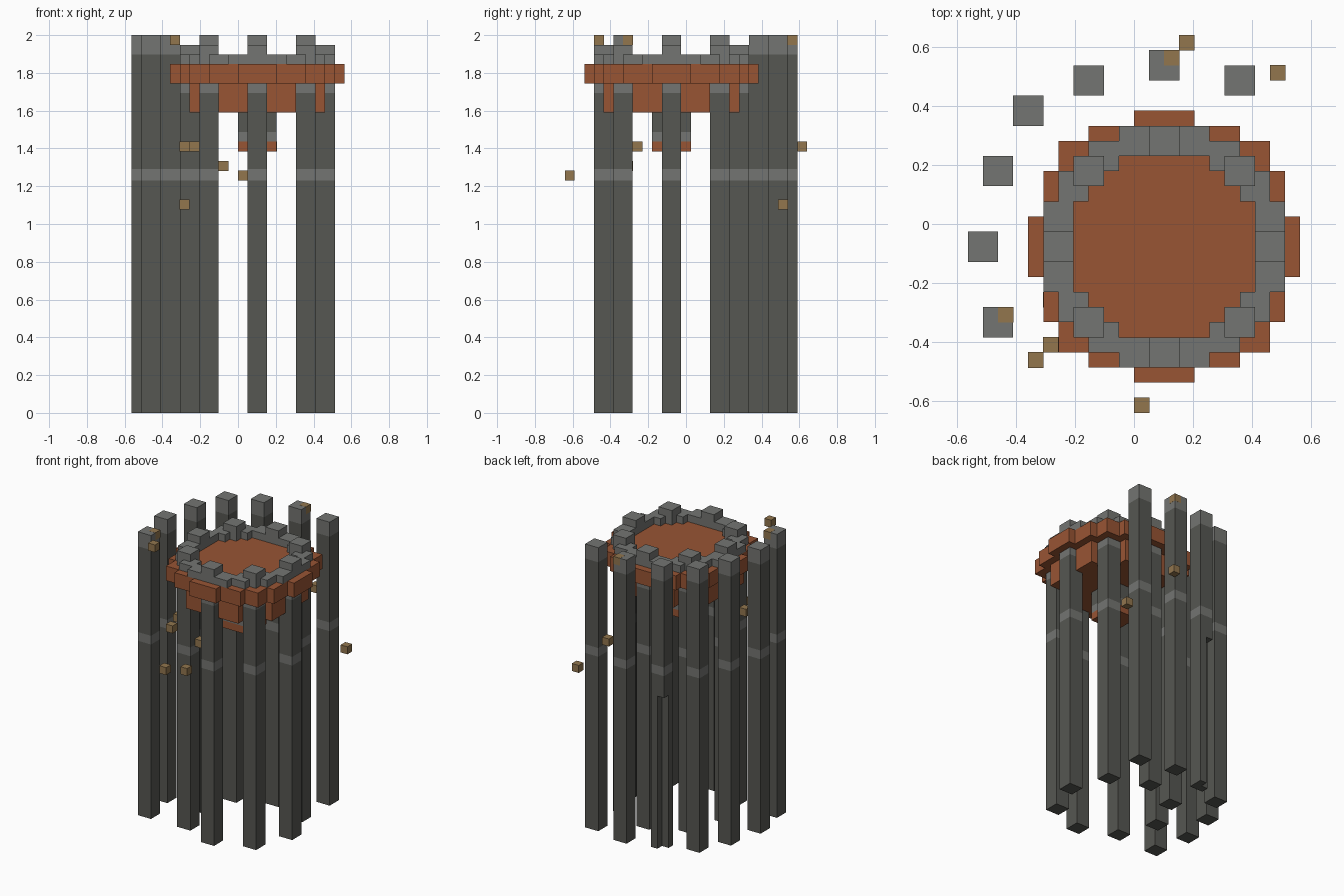
import bpy, bmesh
from mathutils import Vector

if "Cube" in bpy.data.objects:
    bpy.data.objects.remove(bpy.data.objects["Cube"])

U = 2 / 39                      # size of one block
ORIGIN = Vector((2, -1.5, 0))   # platform centre, in blocks


def material(name, rgb):
    m = bpy.data.materials.new(name)
    m.use_nodes = True
    m.diffuse_color = (*rgb, 1)
    m.node_tree.nodes["Principled BSDF"].inputs["Base Color"].default_value = (*rgb, 1)
    return m


MATS = [material("dark_stone", (0.093, 0.095, 0.084)),
        material("light_stone", (0.174, 0.178, 0.168)),
        material("terracotta", (0.314, 0.089, 0.034)),
        material("ochre", (0.287, 0.181, 0.076))]
DARK, LIGHT, CLAY, OCHRE = range(4)


def block(a, b, w=2):
    """Square of cells with its low corner at (a, b)."""
    return {(i, j) for i in range(a, a + w) for j in range(b, b + w)}


def octagon(steps):
    """Stepped round outline: steps are (row limit, half width) from the middle out."""
    cells = set()
    for j in range(-9, 9):
        row = max(j, -j - 1)
        half = next((w for limit, w in steps if row < limit), 0)
        cells |= {(i, j) for i in range(-half, half)}
    return cells


def prism(bm, cells, levels, mats):
    """Extrude the cells through the levels, one material per section."""
    def face(pts, mat):
        f = bm.faces.new([bm.verts.new((Vector(p) + ORIGIN) * U) for p in pts])
        f.material_index = mat
    lo, hi = levels[0], levels[-1]
    for i, j in cells:
        c = [(i, j), (i + 1, j), (i + 1, j + 1), (i, j + 1)]
        face([(*p, hi) for p in c], mats[-1])
        face([(*p, lo) for p in reversed(c)], mats[0])
        for n, (di, dj) in enumerate([(0, -1), (1, 0), (0, 1), (-1, 0)]):
            if (i + di, j + dj) in cells:
                continue
            p, q = c[n], c[(n + 1) % 4]
            for z0, z1, m in zip(levels, levels[1:], mats):
                face([(*p, z0), (*q, z0), (*q, z1), (*p, z1)], m)


def finish(name, bm):
    bmesh.ops.remove_doubles(bm, verts=bm.verts, dist=0.0001)
    bmesh.ops.dissolve_limit(bm, angle_limit=0.01, verts=bm.verts, edges=bm.edges,
                             delimit={'MATERIAL'})
    me = bpy.data.meshes.new(name)
    bm.to_mesh(me)
    bm.free()
    for m in MATS:
        me.materials.append(m)
    ob = bpy.data.objects.new(name, me)
    bpy.context.collection.objects.link(ob)


def build(name, cells, levels, mats):
    bm = bmesh.new()
    prism(bm, cells, levels, mats)
    finish(name, bm)


STRIPES = [DARK, LIGHT, DARK, LIGHT]
BAND = (24, 25.2)

# Tall outer pillars around the back and the right side
for a, b in [(4, 10), (-1, 11), (-10, 8), (-12, 4), (-13, -1), (-12, -6)]:
    build("outer_pillar", block(a, b), [0, *BAND, 37, 39], STRIPES)

# Outer pillar with a broken lower corner
build("chipped_pillar_base", block(-6, 10) - {(-6, 11)}, [0, 21], [DARK])
build("chipped_pillar_top", block(-6, 10), [21, *BAND, 37, 39], STRIPES)

# Shorter pillars carrying the platform, each with a merlon above it
for a, b in [(-1, -8), (-1, 6), (-8, -1), (6, -1), (4, 4), (-6, 4), (4, -6), (-6, -6)]:
    build("platform_pillar", block(a, b), [0, *BAND, 33, 35], STRIPES)
    build("merlon", block(a, b), [36, 38], [LIGHT])

# Round platform, its underside and the low parapet
build("platform", octagon([(2, 9), (5, 8), (7, 7), (8, 5), (9, 2)]), [34, 36], [CLAY])
build("platform_underside", octagon([(4, 7), (7, 4)]), [31, 34], [CLAY])
outer = octagon([(3, 8), (5, 7), (6, 6), (7, 5), (8, 3)])
inner = octagon([(3, 6), (5, 5), (6, 3)])
merlons = set().union(*[block(a, b) for a, b in
                        [(-1, -8), (-1, 6), (-8, -1), (6, -1),
                         (4, 4), (-6, 4), (4, -6), (-6, -6)]])
build("parapet", outer - inner - merlons, [36, 37], [LIGHT])

# Hanging stub below the middle of the platform
build("hanging_stub", block(-2, -2, 4), [27, 28, 29, 31], [CLAY, LIGHT, DARK])

# Loose small blocks, a hair oversized so they show where set into pillars
for i, j, k in [(14, 24, 27), (13, 23, 38), (20, 22, 21), (2, 6, 38), (5, 4, 21),
                (4, 3, 38), (11, 0, 24), (9, 6, 25), (6, 4, 27), (5, 7, 27), (8, 6, 32)]:
    bm = bmesh.new()
    bmesh.ops.create_cube(bm, size=U * 1.03)
    centre = Vector((i - 10.5, j - 12, k + 0.5)) * U
    bmesh.ops.translate(bm, verts=bm.verts, vec=centre)
    for f in bm.faces:
        f.material_index = OCHRE
    finish("loose_block", bm)
